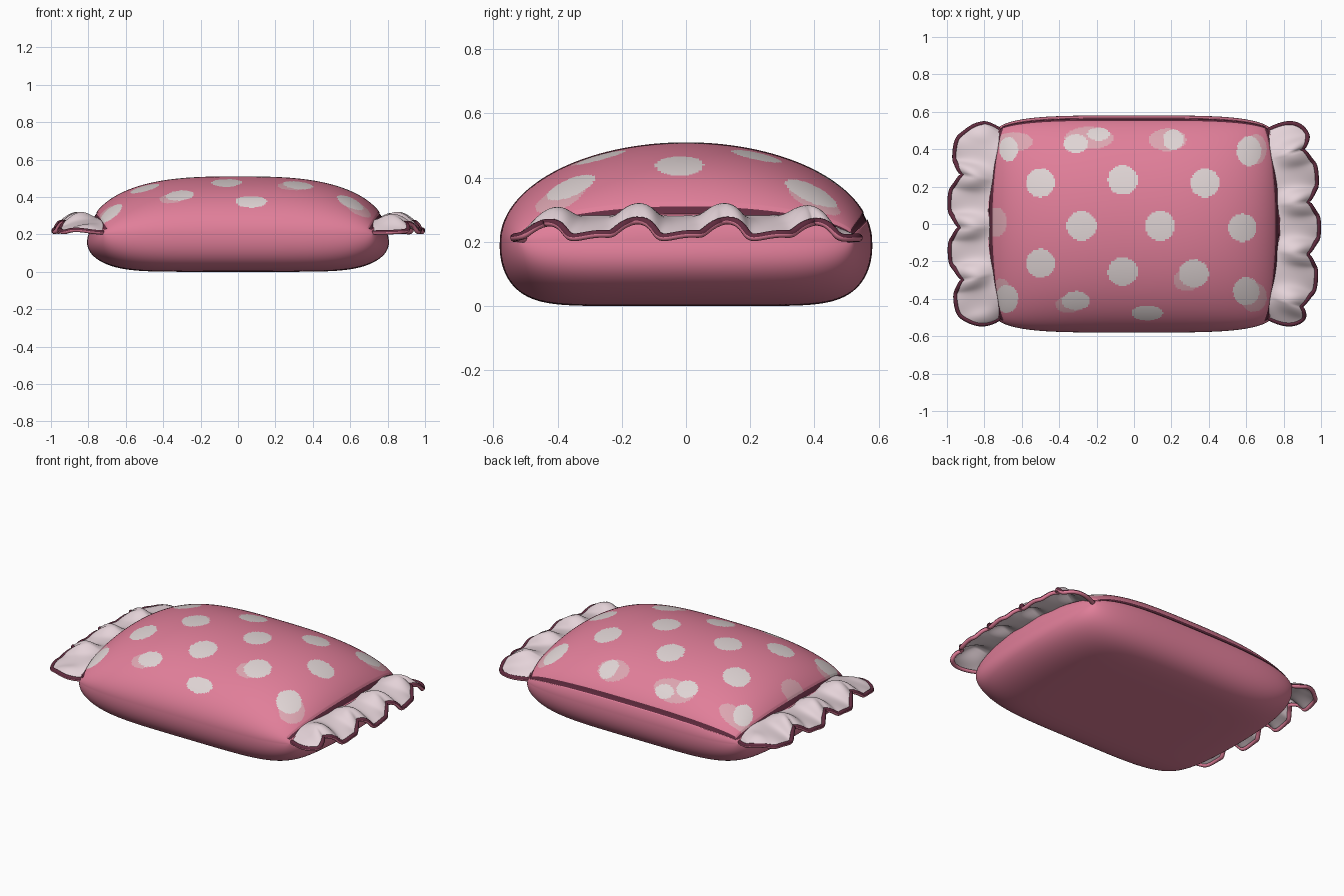
import bpy, bmesh, math
from mathutils import Vector

cube = bpy.data.objects.get("Cube")
if cube:
    bpy.data.objects.remove(cube, do_unlink=True)


def material(name, rgb):
    m = bpy.data.materials.new(name)
    m.use_nodes = True
    m.diffuse_color = (*rgb, 1)
    m.node_tree.nodes["Principled BSDF"].inputs["Base Color"].default_value = (*rgb, 1)
    return m


PINK = material("rose pink", (0.75, 0.21, 0.32))
WHITE = material("dot white", (0.74, 0.66, 0.66))
PALE = material("pale pink", (0.72, 0.38, 0.44))
MAROON = material("maroon trim", (0.12, 0.025, 0.05))
FRILL = material("frill white", (0.78, 0.65, 0.69))


def finish(bm, name, mats):
    bmesh.ops.remove_doubles(bm, verts=bm.verts, dist=0.00005)
    bmesh.ops.recalc_face_normals(bm, faces=bm.faces)
    for f in bm.faces:
        f.smooth = True
    mesh = bpy.data.meshes.new(name)
    bm.to_mesh(mesh)
    bm.free()
    for m in mats:
        mesh.materials.append(m)
    ob = bpy.data.objects.new(name, mesh)
    bpy.context.collection.objects.link(ob)
    return ob


def grid(bm, nu, nv, point, pick=lambda u, v, c: 0):
    """Add a sheet of quads from point(u, v), u and v running from -1 to 1."""
    us = [2 * i / nu - 1 for i in range(nu + 1)]
    vs = [2 * j / nv - 1 for j in range(nv + 1)]
    rows = [[bm.verts.new(point(u, v)) for v in vs] for u in us]
    for i in range(nu):
        for j in range(nv):
            f = bm.faces.new((rows[i][j], rows[i + 1][j], rows[i + 1][j + 1], rows[i][j + 1]))
            f.material_index = pick((us[i] + us[i + 1]) / 2, (vs[j] + vs[j + 1]) / 2,
                                    f.calc_center_median())


# Pillow body: two domed sheets meeting at the rim
def ease(s):
    return math.sin(s * math.pi / 2)


def dome(a, power):
    return math.sqrt(max(0, 1 - abs(a) ** power))


def footprint(u, v, swell=0):
    corner = 1 - 0.035 * (u * v) ** 8
    x = 0.80 * u * (1 - 0.07 * v * v) * corner * (1 + swell)
    y = 0.58 * v * (1 - 0.07 * u ** 4) * corner * (1 + swell * 0.2)
    return x, y


def on_seam(u, v):
    side = 0.945 < abs(u) < 0.972 and abs(v) < 0.96
    back = 0.952 < v < 0.974 and abs(u) < 0.96
    return side or back


def top_point(s, t):
    u, v = ease(s), ease(t)
    x, y = footprint(u, v)
    z = 0.2 + 0.31 * dome(u, 2.9) * dome(v, 2)
    return x, y, z - (0.008 if on_seam(u, v) else 0)


def bottom_point(s, t):
    u, v = ease(s), ease(t)
    h = dome(u, 7) * dome(v, 8) * (1 - 0.3 * (u * v) ** 4)
    return *footprint(u, v, 0.025 * math.sin(math.pi * h)), 0.2 * (1 - h)


# Dots: centre x, centre y, radius x, radius y
DOTS = [(-.5, .22, .077, .077), (-.06, .235, .08, .08), (.38, .22, .077, .077),
        (-.28, -.01, .08, .08), (.14, -.01, .08, .08), (.58, -.02, .075, .075),
        (-.5, -.21, .077, .077), (-.06, -.255, .08, .077), (.32, -.265, .08, .075),
        (.6, -.36, .07, .075), (.615, .39, .065, .08), (-.67, .4, .05, .065),
        (.21, .45, .055, .055), (-.31, .43, .065, .05), (-.19, .48, .06, .035),
        (-.68, -.4, .06, .075), (-.31, -.41, .075, .05), (.07, -.475, .085, .04)]
SMUDGES = [(-.24, .46, .13, .06), (.18, .45, .1, .06), (-.35, -.43, .07, .045),
           (.28, -.3, .07, .06), (-.74, .01, .06, .08), (-.64, .44, .1, .05),
           (.64, -.39, .07, .08), (.65, .4, .06, .08), (-.71, -.37, .05, .08)]


def inside(c, spots):
    return any(((c.x - x) / a) ** 2 + ((c.y - y) / b) ** 2 < 1 for x, y, a, b in spots)


def top_colour(s, t, c):
    if on_seam(ease(s), ease(t)):
        return 3
    return 1 if inside(c, DOTS) else 2 if inside(c, SMUDGES) else 0


bm = bmesh.new()
grid(bm, 240, 180, top_point, top_colour)
grid(bm, 240, 180, bottom_point)
finish(bm, "pillow_body", [PINK, WHITE, PALE, MAROON])


# Ruffles: a wavy scalloped sheet on each side, hemmed along its free edge
def ruffle_point(side, shift):
    def point(s, r):
        t, r = ease(s), (r + 1) / 2
        phase = 2 * math.pi * (t * 0.54 - shift) / 0.268
        end = abs(t) ** 8
        inner = 0.755 - 0.05 * t * t
        scallop = 0.07 * math.sqrt(abs(math.cos(phase / 2)))
        width = (0.918 - 0.06 * t * t + scallop - inner) * dome(t, 14)
        y = t * (0.495 + 0.07 * r * dome(t, 40)) + 0.01 * r * math.sin(phase * 2) * (1 - end)
        wave = 0.01 * math.sin(2 * phase + 1) - 0.022 * math.cos(phase)
        z = 0.28 - 0.07 * end - 0.045 * r * (1 - end) + wave * r * (1 - end)
        z += (0.028 - 0.016 * math.cos(phase)) * math.sin(math.pi * r ** 1.3) * (1 - end)
        return Vector((side * (inner + width * r), y, z))
    return point


def hem(name, path, radius=0.0125, sides=10):
    bm = bmesh.new()
    rings = []
    for i, p in enumerate(path):
        along = path[min(i + 1, len(path) - 1)] - path[max(i - 1, 0)]
        across = along.cross(Vector((0, 0, 1))).normalized()
        up = across.cross(along).normalized()
        angles = [2 * math.pi * k / sides for k in range(sides)]
        rings.append([bm.verts.new(p + radius * (across * math.cos(a) + up * math.sin(a)))
                      for a in angles])
    for a, b in zip(rings, rings[1:]):
        for k in range(sides):
            f = bm.faces.new((a[k], a[k - 1], b[k - 1], b[k]))
            f.material_index = 1 if 0 < k <= sides // 2 else 0
    bm.faces.new(rings[0])
    bm.faces.new(rings[-1])
    finish(bm, name, [PINK, MAROON])


for label, side, shift in (("left", 1, -0.02), ("right", -1, -0.15)):
    point = ruffle_point(side, shift)
    bm = bmesh.new()
    grid(bm, 180, 14, point)
    sheet = finish(bm, label + "_ruffle", [FRILL])
    solid = sheet.modifiers.new("thickness", "SOLIDIFY")
    solid.thickness = 0.01
    solid.offset = 0
    hem(label + "_ruffle_hem", [point(i / 90 - 1, 1) for i in range(181)])
